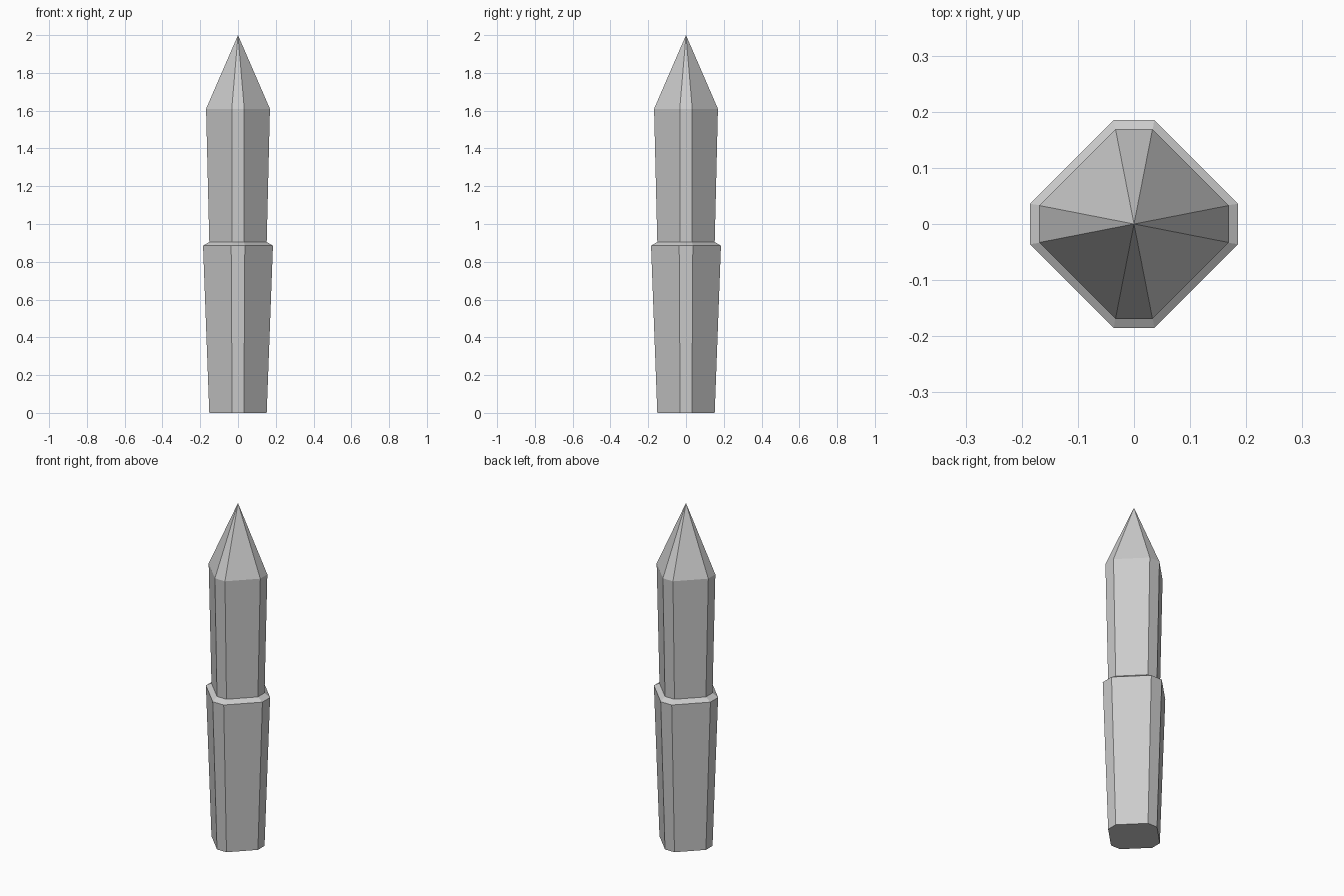
import bpy
import bmesh

if "Cube" in bpy.data.objects:
    bpy.data.objects.remove(bpy.data.objects["Cube"])

grey = bpy.data.materials.new("light grey")
grey.use_nodes = True
grey.diffuse_color = (0.6, 0.6, 0.6, 1)
grey.node_tree.nodes["Principled BSDF"].inputs["Base Color"].default_value = (0.6, 0.6, 0.6, 1)


def octagon(radius, flat, z):
    """Square turned 45 degrees with its four corners cut flat."""
    corners = []
    x, y = radius, flat
    for _ in range(4):
        corners += [(x, -y, z), (x, y, z)] if not corners else []
        if len(corners) > 2:
            break
        corners += [(y, x, z), (-y, x, z), (-x, y, z), (-x, -y, z), (-y, -x, z), (y, -x, z)]
    return corners


def loft(name, sections, tip=None, base=False):
    """Join octagon sections, then close with a point or a base face."""
    bm = bmesh.new()
    rings = [[bm.verts.new(p) for p in octagon(*s)] for s in sections]
    for low, high in zip(rings, rings[1:]):
        for i in range(8):
            j = (i + 1) % 8
            bm.faces.new((low[i], low[j], high[j], high[i]))
    if tip is not None:
        apex = bm.verts.new((0, 0, tip))
        for i in range(8):
            bm.faces.new((rings[-1][i], rings[-1][(i + 1) % 8], apex))
    if base:
        bm.faces.new(rings[0][::-1])
    mesh = bpy.data.meshes.new(name)
    bm.to_mesh(mesh)
    bm.free()
    mesh.materials.append(grey)
    obj = bpy.data.objects.new(name, mesh)
    bpy.context.collection.objects.link(obj)


# Tapered lower shaft with a sloped shoulder
loft("lower_shaft", [(0.152, 0.031, 0), (0.185, 0.036, 0.885), (0.152, 0.031, 0.905)], base=True)

# Narrower upper shaft
loft("upper_shaft", [(0.152, 0.031, 0.905), (0.169, 0.033, 1.61)])

# Pointed cap
loft("pointed_tip", [(0.169, 0.033, 1.61)], tip=2.0)
